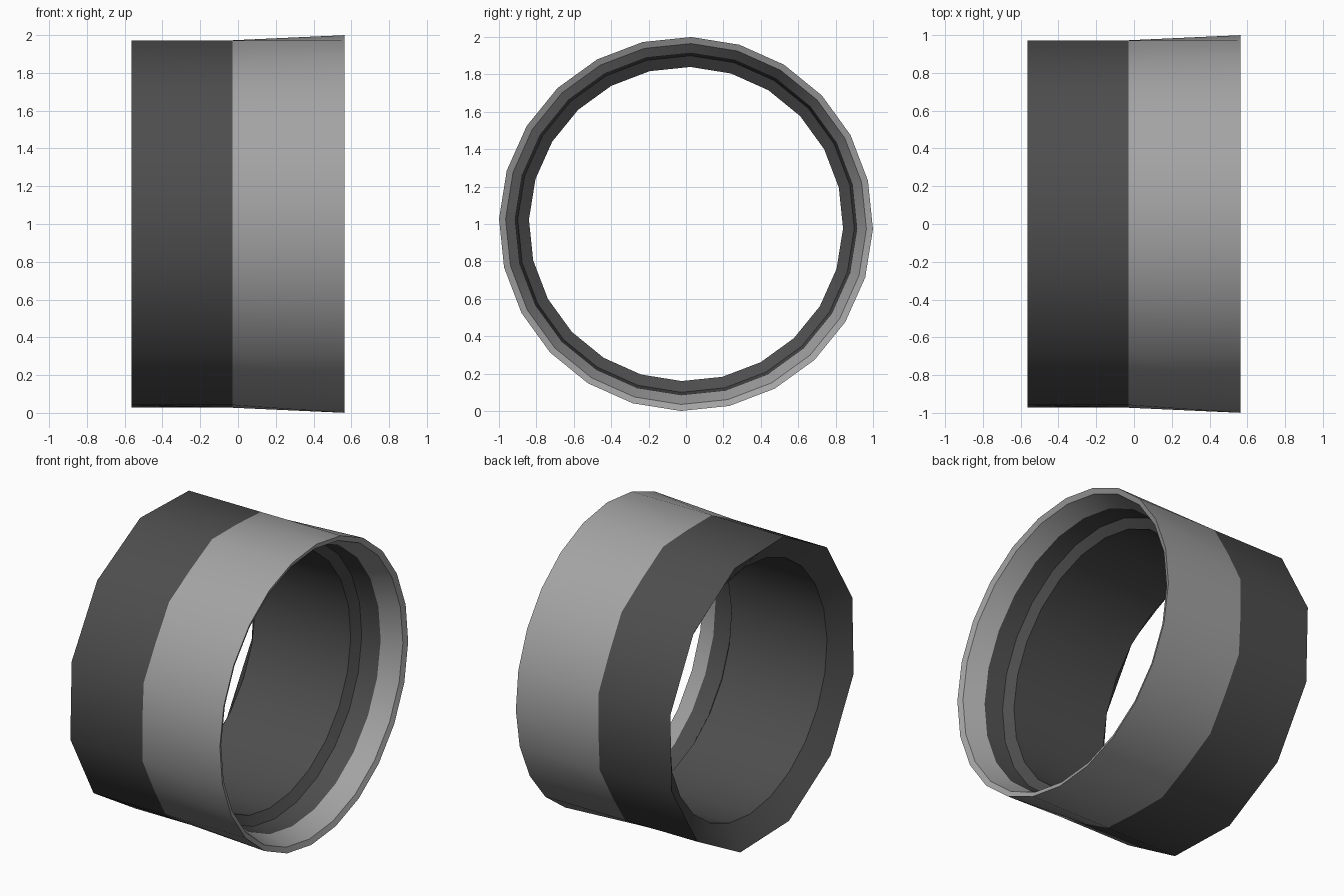
import bpy, bmesh, math

old = bpy.data.objects.get("Cube")
if old:
    bpy.data.objects.remove(old, do_unlink=True)

SIDES = 24
TURN = math.radians(13.4)
FLAT = math.cos(math.pi / 12)   # midpoint radius of a twelve-sided edge


def material(name, value):
    m = bpy.data.materials.new(name)
    m.use_nodes = True
    colour = (value, value, value, 1)
    m.diffuse_color = colour
    m.node_tree.nodes["Principled BSDF"].inputs["Base Color"].default_value = colour
    return m


def lathe(name, profile, mat):
    """Spin (x, corner radius, mid-edge radius) points around the x axis."""
    bm = bmesh.new()
    rings = []
    for x, corner, mid in profile:
        ring = []
        for i in range(SIDES):
            a = TURN + math.tau * i / SIDES
            r = mid if i % 2 else corner
            ring.append(bm.verts.new((x, r * math.cos(a), 1 + r * math.sin(a))))
        rings.append(ring)
    for a, b in zip(rings, rings[1:]):
        for i in range(SIDES):
            k = (i + 1) % SIDES
            bm.faces.new((a[i], a[k], b[k], b[i]))
    mesh = bpy.data.meshes.new(name)
    bm.to_mesh(mesh)
    bm.free()
    mesh.materials.append(mat)
    obj = bpy.data.objects.new(name, mesh)
    bpy.context.collection.objects.link(obj)
    bpy.ops.object.select_all(action="DESELECT")
    obj.select_set(True)
    bpy.context.view_layer.objects.active = obj
    bpy.ops.object.shade_smooth_by_angle(angle=math.radians(32))
    return obj


dark = material("dark grey", 0.075)
light = material("light grey", 0.37)

# Dark sleeve: stepped bore, dished end, twelve-sided outside
lathe("dark_sleeve", [
    (0.42, 0.915, 0.915),
    (0.29, 0.90, 0.90),
    (0.25, 0.84, 0.84),
    (-0.46, 0.84, 0.84),
    (-0.565, 1.0, FLAT),
    (-0.03, 1.0, 0.973),
], dark)

# Light collar: flares to a round rim and turns inward
lathe("light_collar", [
    (-0.03, 1.0, 0.973),
    (0.565, 1.0, 1.0),
    (0.55, 0.965, 0.965),
    (0.42, 0.915, 0.915),
], light)
